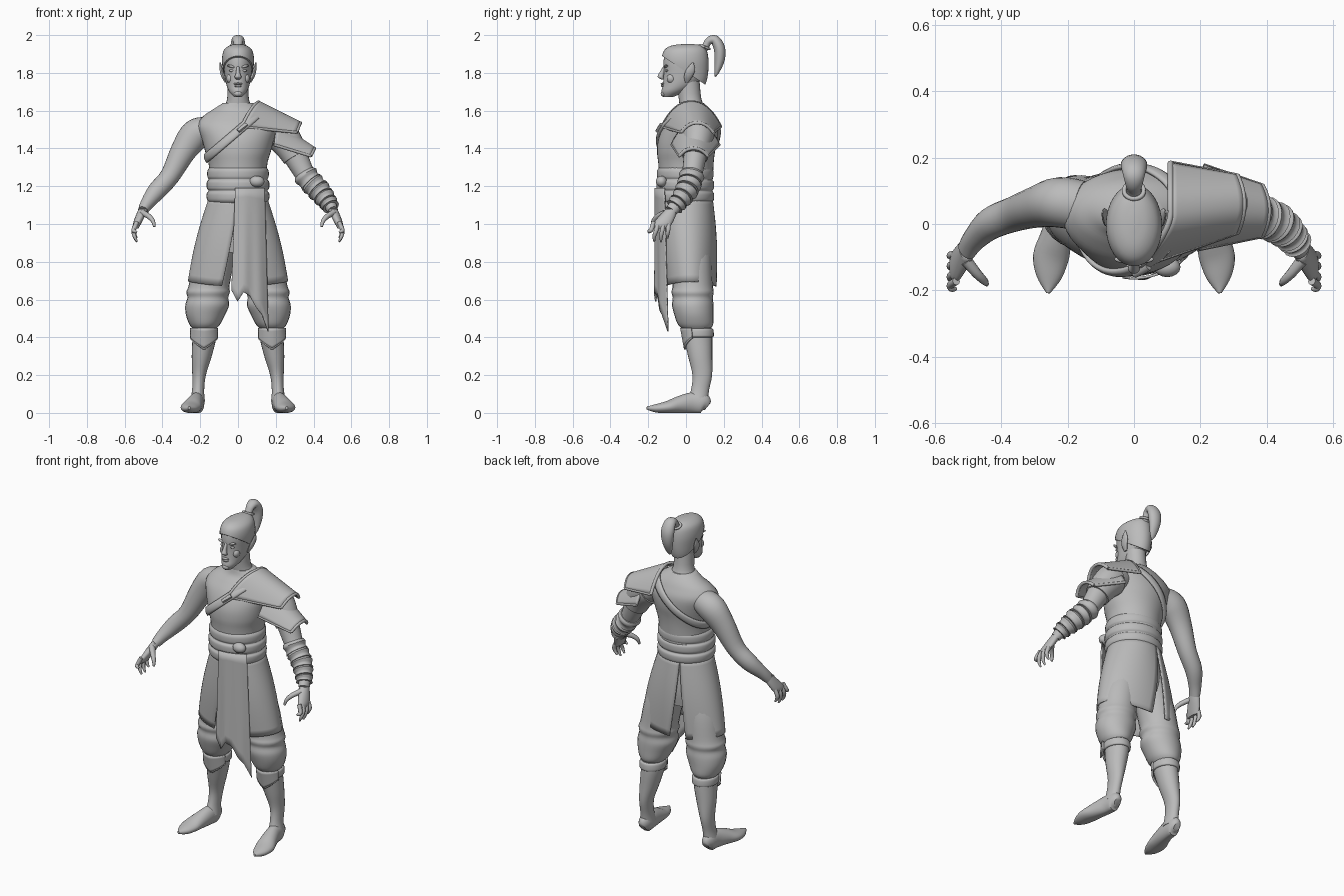
import bpy, bmesh
from math import sin, cos, pi, sqrt, radians
from mathutils import Vector
from mathutils.bvhtree import BVHTree

if "Cube" in bpy.data.objects:
    bpy.data.objects.remove(bpy.data.objects["Cube"])

grey = bpy.data.materials.new("plain grey")
grey.use_nodes = True
grey.diffuse_color = (.5, .5, .5, 1)
grey.node_tree.nodes["Principled BSDF"].inputs["Base Color"].default_value = (.5, .5, .5, 1)
X, Y, Z = Vector((1, 0, 0)), Vector((0, 1, 0)), Vector((0, 0, 1))


def finish(name, bm, thick=0):
    bmesh.ops.recalc_face_normals(bm, faces=bm.faces)
    mesh = bpy.data.meshes.new(name)
    bm.to_mesh(mesh)
    bm.free()
    mesh.materials.append(grey)
    ob = bpy.data.objects.new(name, mesh)
    bpy.context.collection.objects.link(ob)
    if thick:
        mod = ob.modifiers.new("thickness", "SOLIDIFY")
        mod.thickness, mod.offset = thick, 0
    bpy.ops.object.select_all(action="DESELECT")
    ob.select_set(True)
    bpy.context.view_layer.objects.active = ob
    bpy.ops.object.shade_smooth_by_angle(angle=radians(45))
    return ob


def spline(rows, steps=4):
    """Catmull-Rom through rows of numbers."""
    rows = [Vector(r) for r in rows]
    out = []
    for i in range(len(rows) - 1):
        a, b, c = rows[max(i - 1, 0)], rows[i], rows[i + 1]
        d = rows[min(i + 2, len(rows) - 1)]
        for k in range(steps):
            t = k / steps
            out.append(b + (c - a) * t / 2 + (a * 2 - b * 5 + c * 4 - d) * t * t / 2
                       + (b * 3 - a - c * 3 + d) * t ** 3 / 2)
    return out + [rows[-1]]


def loft(name, rows, side=1, ref=None, n=24, steps=4, floor=None, cut=None):
    """Skin ellipses (x, y, z, ra, rb); level rings unless ref turns them along the path."""
    rows = spline(rows, steps)
    bm, rings = bmesh.new(), []
    for i, r in enumerate(rows):
        p = Vector(r[:3])
        a, b = X, Y
        if ref:
            t = Vector(rows[min(i + 1, len(rows) - 1)][:3]) - Vector(rows[max(i - 1, 0)][:3])
            a = ref.cross(t).normalized()
            b = t.cross(a).normalized()
        ring = []
        for k in range(n):
            w = 2 * pi * k / n
            q = p + a * r[3] * cos(w) + b * r[4] * sin(w)
            if floor is not None:
                q.z = max(q.z, floor)
            ring.append(bm.verts.new((q.x * side, q.y, q.z)))
        rings.append(ring)
    for lo, hi in zip(rings, rings[1:]):
        for k in range(n):
            bm.faces.new((lo[k], lo[(k + 1) % n], hi[(k + 1) % n], hi[k]))
    bm.faces.new(rings[0])
    bm.faces.new(rings[-1])
    if cut:
        geom = bm.verts[:] + bm.edges[:] + bm.faces[:]
        bmesh.ops.bisect_plane(bm, geom=geom, plane_co=cut[0], plane_no=cut[1], clear_inner=True)
        bmesh.ops.holes_fill(bm, edges=[e for e in bm.edges if e.is_boundary])
    return finish(name, bm)


def body(name, rows, side=1, x=0, **kw):
    """Level loft from (z, y, half width, half depth)."""
    return loft(name, [(x, y, z, a, b) for z, y, a, b in rows], side, **kw)


def sheet(name, f, nu=24, nv=12, thick=.01):
    bm = bmesh.new()
    g = [[bm.verts.new(f(u / nu, v / nv)) for u in range(nu + 1)] for v in range(nv + 1)]
    for v in range(nv):
        for u in range(nu):
            bm.faces.new((g[v][u], g[v][u + 1], g[v + 1][u + 1], g[v + 1][u]))
    return finish(name, bm, thick)


def tube(name, points, r, squash=1):
    return loft(name, [(*p, r, r * squash) for p in points], ref=Vector((.3, .2, .9)), n=10, steps=2)


def ball(name, loc, size, turn=0):
    bm = bmesh.new()
    bmesh.ops.create_uvsphere(bm, u_segments=16, v_segments=10, radius=1)
    for v in bm.verts:
        v.co = Vector(v.co[i] * size[i] for i in range(3))
    ob = finish(name, bm)
    ob.location, ob.rotation_euler.y = loc, turn
    return ob


def mix(a, b, t):
    return a + (b - a) * t


# Torso, neck and head
torso = body("torso", [(1.1, 0, .145, .135), (1.3, 0, .153, .145), (1.38, 0, .173, .153),
                       (1.45, .01, .192, .156), (1.52, .025, .215, .14), (1.57, .035, .185, .11),
                       (1.605, .04, .135, .085), (1.64, .03, .08, .065)], n=40)
body("neck", [(1.6, .04, .085, .07), (1.66, .022, .058, .06), (1.78, .01, .056, .06)])
body("head", [(1.672, -.095, .02, .026), (1.7, -.068, .046, .062), (1.74, -.032, .062, .09),
              (1.8, -.006, .072, .112), (1.86, -.005, .076, .114), (1.91, -.005, .066, .1),
              (1.94, 0, .03, .05)], n=32)

# Face
loft("nose", [(0, -.112, 1.835, .008, .008), (0, -.128, 1.8, .011, .014),
              (0, -.134, 1.778, .018, .016), (0, -.12, 1.765, .01, .01)], n=12)
ball("upper_lip", (0, -.124, 1.742), (.024, .01, .006))
ball("lower_lip", (0, -.122, 1.731), (.02, .011, .007))
ball("chin", (0, -.118, 1.69), (.022, .016, .016))
for s, tag in ((1, "left"), (-1, "right")):
    ball(tag + "_eye", (s * .032, -.102, 1.812), (.015, .009, .007))
    ball(tag + "_brow", (s * .034, -.106, 1.834), (.026, .011, .007), s * -.25)
    ball(tag + "_cheek", (s * .042, -.078, 1.77), (.02, .024, .025))
    loft(tag + "_ear", [(.064, .005, 1.75, .006, .01), (.078, .012, 1.78, .01, .022),
                        (.088, .024, 1.815, .009, .024), (.094, .036, 1.855, .003, .004)], s, n=12)

# Hair cap cut along the sloping hairline, and the tied tail
body("hair", [(1.72, .035, .05, .06), (1.76, .025, .066, .085), (1.81, .002, .079, .116),
              (1.87, -.005, .085, .124), (1.92, -.003, .075, .112), (1.945, .005, .045, .08),
              (1.953, .01, .01, .02)], n=32, cut=((0, -.12, 1.885), (0, .55, .83)))
loft("hair_tail", [(0, .07, 1.9, .03, .03), (0, .1, 1.935, .02, .022), (0, .12, 1.968, .02, .026),
                   (0, .152, 1.974, .026, .034), (0, .177, 1.93, .03, .04), (0, .178, 1.87, .027, .034),
                   (0, .165, 1.81, .014, .02), (0, .155, 1.78, .003, .004)], ref=X)
tube("hair_tie", [(.03 * cos(w), .1 + .024 * sin(w), 1.937 - .01 * sin(w))
                  for w in [k * pi / 6 for k in range(13)]], .007)

# Arms and hands
arm = [(.16, .055, 1.5, .07, .075), (.225, .065, 1.472, .082, .076), (.29, .052, 1.385, .068, .063),
       (.36, .03, 1.255, .052, .053), (.43, .002, 1.175, .049, .048), (.48, -.045, 1.11, .036, .036),
       (.503, -.078, 1.07, .027, .034)]
tips = ((-.195, .955), (-.168, .908), (-.132, .905), (-.098, .925))
for s, tag in ((1, "left"), (-1, "right")):
    loft(tag + "_arm", arm, s, ref=Y)
    loft(tag + "_palm", [(.5, -.075, 1.08, .026, .032), (.518, -.1, 1.04, .025, .044),
                         (.535, -.125, 1, .021, .05), (.54, -.135, .975, .012, .042)], s, n=16)
    for i, (y, z) in enumerate(tips):
        base = -.172 + i * .027
        loft(f"{tag}_finger_{i + 1}", [(.535, base, 1.01, .012, .012), (.552, mix(base, y, .5), .97, .012, .012),
                                       (.548, y, mix(.97, z, .55), .01, .01), (.535, y, z, .005, .005)],
             s, ref=Y, n=10)
    loft(tag + "_thumb", [(.505, -.11, 1.06, .016, .018), (.472, -.15, 1.04, .014, .015),
                          (.45, -.172, 1.015, .011, .012), (.443, -.182, .985, .006, .006)], s, ref=Y, n=10)

# Wrapped guards on the left forearm
path = spline(arm, 8)
for i in range(5):
    part = path[23 + i * 4:28 + i * 4]
    rows = [(*r[:3], r[3] + g, r[4] + g) for r, g in zip(part, (.004, .015, .009, .007, .014))]
    loft(f"forearm_wrap_{i + 1}", rows, ref=Y, steps=2)
loft("upper_sleeve", [(*r[:3], r[3] + .008, r[4] + .008) for r in path[6:20:2]], ref=Y, steps=2)

# Layered shoulder plates with raised rims


def plate(x0, x1, y0, y1, half0, half1, peak0, peak1, end0, end1, slant):
    def f(u, v):
        k = 2 * u - 1
        x = mix(x0 - slant * max(-k, 0) ** 1.5, x1 - .02 * k * k, v)
        y = mix(y0, y1, v) + k * mix(half0, half1, v)
        end = mix(end0, end1, v)
        return x, y, end + (mix(peak0, peak1, v) - end) * (1 - abs(k) ** 2.3)
    return f


plates = {"shoulder_plate": plate(.11, .33, .028, .06, .155, .085, 1.645, 1.535, 1.515, 1.485, .09),
          "lower_shoulder_plate": plate(.21, .405, .05, .04, .125, .075, 1.53, 1.4, 1.42, 1.36, .02)}
steps = [k / 16 for k in range(17)]
for name, f in plates.items():
    sheet(name, f, thick=.014)
    tube(name + "_outer_rim", [f(u, 1) for u in steps], .009)
    tube(name + "_front_rim", [f(0, v) for v in steps], .008)
    tube(name + "_back_rim", [f(1, v) for v in steps], .008)
tube("shoulder_plate_inner_rim", [plates["shoulder_plate"](u, 0) for u in steps], .009)

# Diagonal strap wrapped round the chest
tree = BVHTree.FromObject(torso, bpy.context.evaluated_depsgraph_get())
slope = Vector((.76, 0, .65))
across = Vector((-.65, 0, .76))


def strap(u, v):
    ray = slope * cos(2 * pi * u) + Y * sin(2 * pi * u)
    start = Vector((-.03, .01, 1.465)) + across * (v - .5) * .042
    hit = tree.ray_cast(start, ray)[0] or start + ray * .15
    return hit + ray * (.006 + .006 * sin(pi * v))


sheet("chest_strap", strap, 64, 4, .012)
tube("strap_buckle", [Vector(strap(u, .5)) - Y * .004 for u in (.79, .81, .83, .85)], .016, .7)

# Rolled waist sash
sash = ((1.112, .15), (1.128, .164), (1.16, .166), (1.175, .156), (1.19, .165), (1.222, .165),
        (1.236, .155), (1.25, .162), (1.282, .162), (1.3, .15))
body("waist_sash", [(z, -.004, r, r * .92) for z, r in sash], n=40)
ball("sash_knot", (.1, -.13, 1.225), (.04, .03, .03))

# Split skirt: two panels open at the front and the back


def skirt(front_top, front_low, back_top, back_low):
    def f(u, v):
        w = mix(mix(front_top, front_low, v), mix(back_top, back_low, v), u)
        z = mix(1.14, .695 - .025 * cos(w) ** 2, v)
        bulge = .012 * sin(pi * v)
        return (-(mix(.15, .262, v) + bulge) * sin(w),
                .022 * v - (mix(.137, .136, v) + bulge) * cos(w), z)
    return f


sheet("right_skirt_panel", skirt(0, .33, pi - .33, pi - .4), thick=.008)
sheet("left_skirt_panel", skirt(-.1, -.2, -pi - .33, -pi), thick=.008)

# Ragged cloth hanging in front
ragged = (.65, .59, .64, .62, .56, .52, .43)


def hanging(u, v):
    x = mix(mix(-.015, -.035, v), mix(.14, .16, v), u)
    i = min(int(u * 6), 5)
    low = mix(ragged[i], ragged[i + 1], u * 6 - i)
    return x, -.163 + 2.5 * x * x + .004 * sin(u * 14) * v, mix(1.19, low, v)


sheet("hanging_cloth", hanging, thick=.008)

# Legs
body("hips", [(1.12, 0, .14, .13), (.95, .015, .17, .125), (.85, .02, .15, .11)])
for s, tag in ((1, "left"), (-1, "right")):
    loft(tag + "_trouser", [(.08, .01, .98, .085, .11), (.125, .025, .82, .108, .11),
                            (.152, .035, .68, .108, .107), (.158, .035, .64, .115, .112),
                            (.16, .036, .61, .108, .106), (.163, .036, .57, .116, .11),
                            (.172, .042, .52, .104, .104), (.176, .05, .47, .082, .094),
                            (.178, .055, .445, .062, .075)], s)
    loft(tag + "_shin", [(.178, .06, .47, .062, .073), (.178, .064, .4, .063, .075),
                         (.192, .075, .3, .053, .064), (.206, .086, .2, .036, .052),
                         (.211, .074, .12, .032, .048), (.215, .06, .06, .04, .055)], s)
    loft(tag + "_foot", [(.215, .115, .035, .02, .025), (.215, .09, .05, .036, .055),
                         (.22, .03, .052, .04, .056), (.235, -.04, .042, .048, .045),
                         (.25, -.1, .03, .054, .032), (.255, -.16, .024, .038, .022),
                         (.258, -.208, .026, .006, .008)], s, ref=Z, floor=0)
    body(tag + "_knee_band", [(.4, .064, .062, .074), (.406, .064, .072, .083), (.44, .062, .072, .083),
                              (.448, .062, .062, .074)], s, x=.178)

    def guard(u, v):
        w = (2 * u - 1) * 1.2
        z = mix(.45, .4 - .06 * (1 - abs(2 * u - 1)), v)
        return s * (.18 + .075 * sin(w)), .062 - (.088 - .02 * v * cos(w)) * cos(w), z

    sheet(tag + "_knee_guard", guard, 16, 6, .01)
    tube(tag + "_knee_guard_rim", [guard(u, 1) for u in steps], .006)
